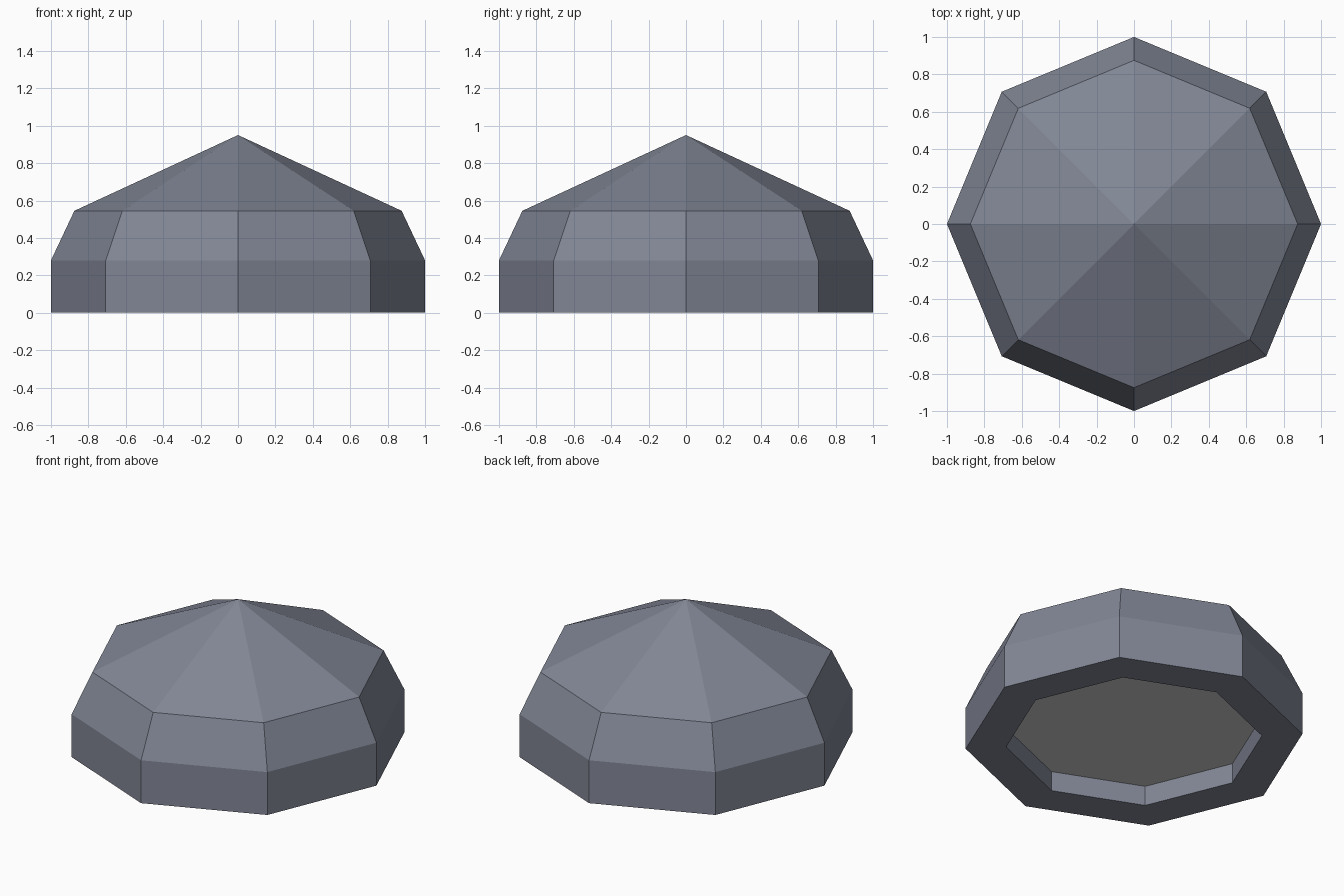
import bpy, bmesh
from math import cos, sin, pi

if "Cube" in bpy.data.objects:
    bpy.data.objects.remove(bpy.data.objects["Cube"])

SIDES = 8


def make_material(name, color):
    m = bpy.data.materials.new(name)
    m.diffuse_color = (*color, 1)
    m.use_nodes = True
    m.node_tree.nodes["Principled BSDF"].inputs["Base Color"].default_value = m.diffuse_color
    return m


def ring(bm, r, z):
    return [bm.verts.new((r * cos(2 * pi * i / SIDES), r * sin(2 * pi * i / SIDES), z))
            for i in range(SIDES)]


def finish(bm, name, mat=None):
    me = bpy.data.meshes.new(name)
    bm.to_mesh(me)
    bm.free()
    ob = bpy.data.objects.new(name, me)
    if mat:
        me.materials.append(mat)
    bpy.context.collection.objects.link(ob)
    return ob


# Housing: octagonal profile from recess wall, around the rim, up to the peak
bm = bmesh.new()
profile = [(0.76, 0.13), (0.76, 0), (1, 0), (1, 0.28), (0.875, 0.545)]
rings = [ring(bm, r, z) for r, z in profile]
for a, b in zip(rings, rings[1:]):
    for i in range(SIDES):
        j = (i + 1) % SIDES
        bm.faces.new((a[i], a[j], b[j], b[i]))
peak = bm.verts.new((0, 0, 0.95))
for i in range(SIDES):
    bm.faces.new((rings[-1][i], rings[-1][(i + 1) % SIDES], peak))
finish(bm, "housing", make_material("slate", (0.22, 0.24, 0.30)))

# Recessed panel closing the underside
bm = bmesh.new()
bm.faces.new(ring(bm, 0.76, 0.13)[::-1])
finish(bm, "underside_panel")
